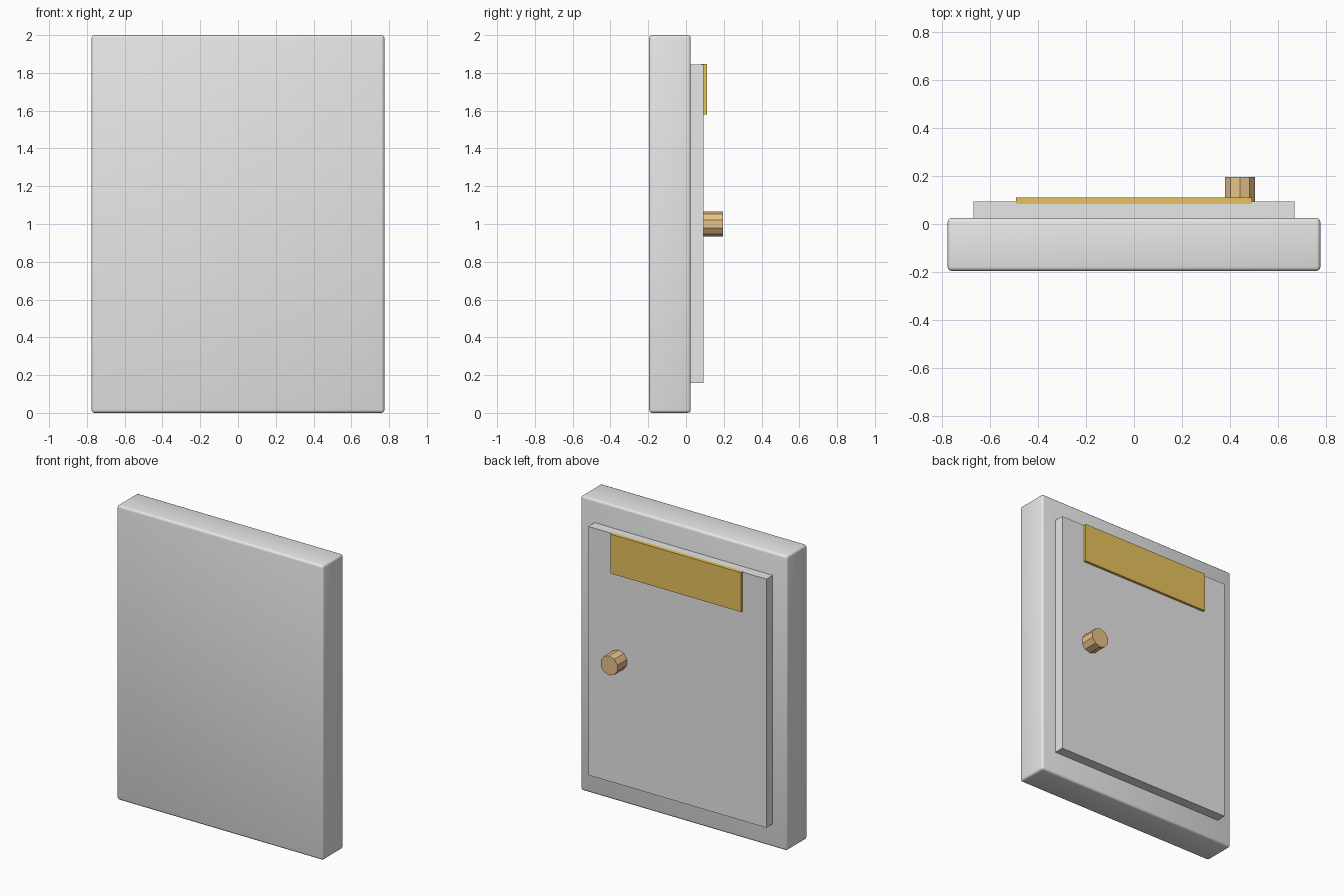
import bpy
import bmesh
from math import pi
from mathutils import Matrix

default_cube = bpy.data.objects.get("Cube")
if default_cube:
    bpy.data.objects.remove(default_cube, do_unlink=True)


def material(name, rgb):
    mat = bpy.data.materials.new(name)
    mat.use_nodes = True
    colour = (*rgb, 1.0)
    mat.diffuse_color = colour
    mat.node_tree.nodes["Principled BSDF"].inputs["Base Color"].default_value = colour
    return mat


def finish(name, bm, mat, smooth=False):
    mesh = bpy.data.meshes.new(name)
    for face in bm.faces:
        face.smooth = smooth
    bm.to_mesh(mesh)
    bm.free()
    mesh.materials.append(mat)
    obj = bpy.data.objects.new(name, mesh)
    bpy.context.collection.objects.link(obj)
    return obj


def box(name, x, y, z, mat, bevel=0.0):
    """Box spanning the (min, max) pairs, optionally with soft rounded edges."""
    bm = bmesh.new()
    spans = (x, y, z)
    size = [b - a for a, b in spans]
    centre = [(a + b) / 2 for a, b in spans]
    bmesh.ops.create_cube(bm, size=1, matrix=Matrix.Translation(centre) @ Matrix.Diagonal((*size, 1)))
    if bevel:
        bmesh.ops.bevel(bm, geom=bm.edges[:], offset=bevel, segments=3,
                        profile=0.5, affect='EDGES')
    return finish(name, bm, mat, smooth=bool(bevel))


grey = material("light grey", (0.8, 0.8, 0.8))
gold = material("gold", (0.8, 0.54, 0.11))
tan = material("tan brass", (0.8, 0.54, 0.25))

# Depths of the stacked layers
BODY_BACK, DOOR_BACK, PLATE_BACK, KNOB_BACK = 0.025, 0.093, 0.11, 0.195

# Rounded main slab, raised door panel and name plate
box("body", (-0.775, 0.775), (-0.195, BODY_BACK), (0, 2), grey, bevel=0.016)
box("door_panel", (-0.668, 0.668), (BODY_BACK - 0.01, DOOR_BACK), (0.157, 1.845), grey)
box("plate", (-0.49, 0.49), (DOOR_BACK - 0.01, PLATE_BACK), (1.58, 1.847), gold)

# Ten-sided knob with a corner at the top, its axis along y
bm = bmesh.new()
length = KNOB_BACK - DOOR_BACK + 0.01
bmesh.ops.create_cone(
    bm, cap_ends=True, segments=10, radius1=0.066, radius2=0.066, depth=length,
    matrix=Matrix.Translation((0.441, KNOB_BACK - length / 2, 1.0)) @ Matrix.Rotation(pi / 2, 4, 'X'))
finish("knob", bm, tan)
